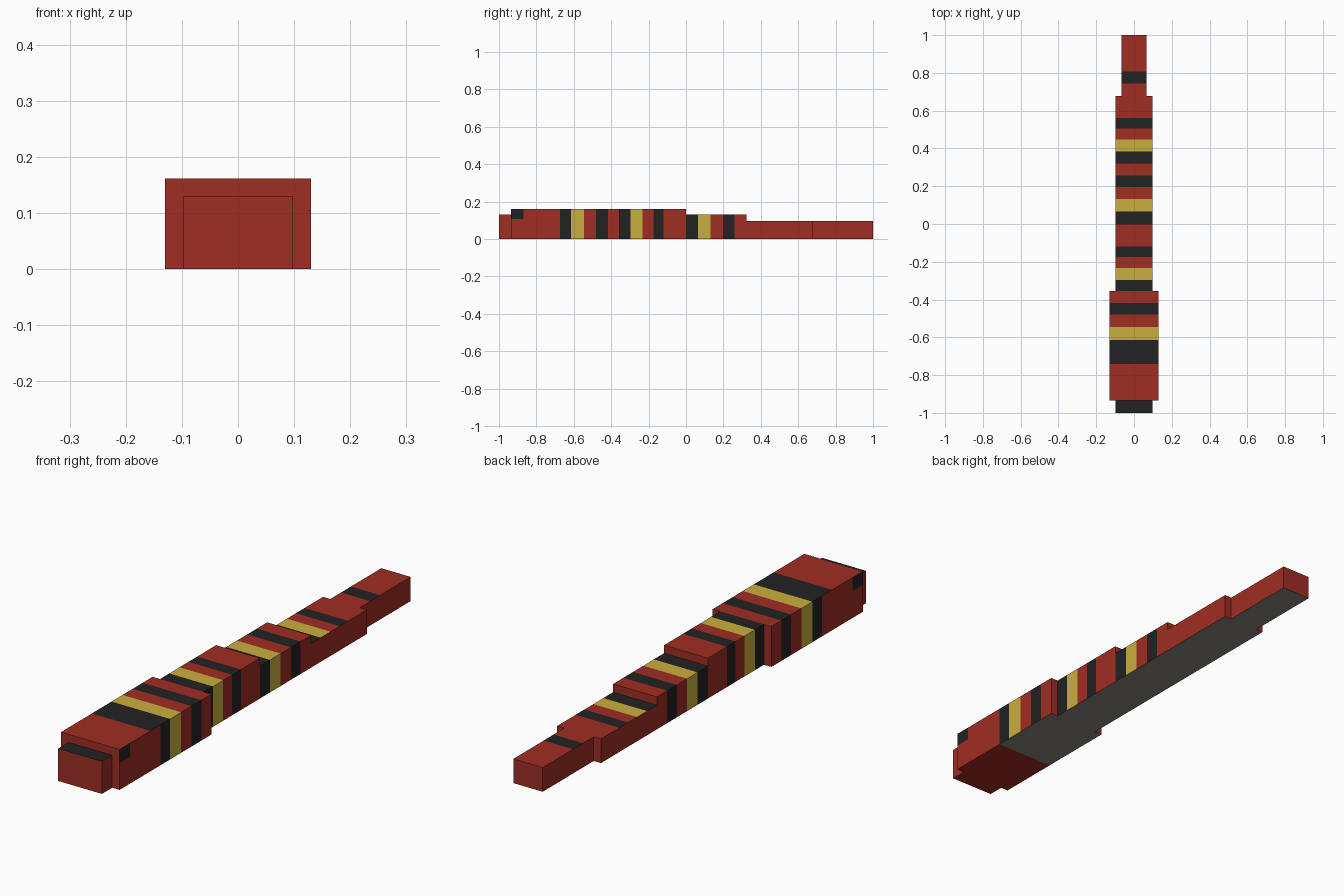
import bpy
import bmesh
from mathutils import Vector

cube = bpy.data.objects.get("Cube")
if cube:
    bpy.data.objects.remove(cube, do_unlink=True)


def make_material(name, rgb):
    mat = bpy.data.materials.new(name)
    mat.use_nodes = True
    color = (*rgb, 1.0)
    mat.diffuse_color = color
    mat.node_tree.nodes["Principled BSDF"].inputs["Base Color"].default_value = color
    return mat


RED, BLACK, YELLOW, BELLY = range(4)
materials = [
    make_material("brick red", (0.35, 0.026, 0.017)),
    make_material("scale black", (0.016, 0.016, 0.016)),
    make_material("band yellow", (0.59, 0.43, 0.048)),
    make_material("belly grey", (0.26, 0.24, 0.2)),
]

BELLY_START = -0.675
EYE_BACK, EYE_BOTTOM = -0.87, 0.108


def band_color(bands, y):
    for start, end, color in bands:
        if start < y < end:
            return color
    return RED


def segment(name, start, end, half_width, height, top, side=(), eyes=False):
    """One box of the body, cut across at every band edge and coloured by direction."""
    bm = bmesh.new()
    bmesh.ops.create_cube(bm, size=1)
    bmesh.ops.scale(bm, vec=(2 * half_width, end - start, height), verts=bm.verts)
    bmesh.ops.translate(bm, vec=(0, (start + end) / 2, height / 2), verts=bm.verts)

    def cut(point, normal):
        geom = bm.verts[:] + bm.edges[:] + bm.faces[:]
        bmesh.ops.bisect_plane(bm, geom=geom, plane_co=point, plane_no=normal)

    edges = {y for band in (*top, *side) for y in band[:2]} | {BELLY_START}
    if eyes:
        edges.add(EYE_BACK)
        cut((0, 0, EYE_BOTTOM), (0, 0, 1))
    for y in sorted(edges):
        if start + 0.001 < y < end - 0.001:
            cut((0, y, 0), (0, 1, 0))

    bm.normal_update()
    for face in bm.faces:
        center = face.calc_center_median()
        n = face.normal
        if n.z > 0.5:
            face.material_index = band_color(top, center.y)
        elif n.z < -0.5:
            face.material_index = BELLY if center.y > BELLY_START else RED
        elif abs(n.x) > 0.5:
            is_eye = eyes and center.y < EYE_BACK and center.z > EYE_BOTTOM
            face.material_index = BLACK if is_eye else band_color(side, center.y)

    mesh = bpy.data.meshes.new(name)
    bm.to_mesh(mesh)
    bm.free()
    for mat in materials:
        mesh.materials.append(mat)
    obj = bpy.data.objects.new(name, mesh)
    bpy.context.collection.objects.link(obj)
    return obj


# Snout and head
segment("snout", -1, -0.935, 0.097, 0.13, [(-1, -0.935, BLACK)])
head_rear = [(-0.615, -0.545, YELLOW), (-0.48, -0.418, BLACK)]
segment("head", -0.935, -0.355, 0.13, 0.162,
        [(-0.74, -0.615, BLACK)] + head_rear,
        [(BELLY_START, -0.615, BLACK)] + head_rear, eyes=True)

# Banded body
front_bands = [(-0.355, -0.297, BLACK), (-0.297, -0.232, YELLOW), (-0.175, -0.12, BLACK)]
segment("front_body", -0.355, 0, 0.097, 0.162, front_bands, front_bands)
rear_bands = [(0, 0.065, BLACK), (0.065, 0.132, YELLOW), (0.197, 0.258, BLACK)]
segment("rear_body", 0, 0.323, 0.097, 0.13, rear_bands, rear_bands)

# Tail, banded on top only
segment("tail_base", 0.323, 0.677, 0.097, 0.097,
        [(0.323, 0.385, BLACK), (0.385, 0.448, YELLOW), (0.505, 0.56, BLACK)])
segment("tail_tip", 0.677, 1, 0.065, 0.097, [(0.745, 0.808, BLACK)])
